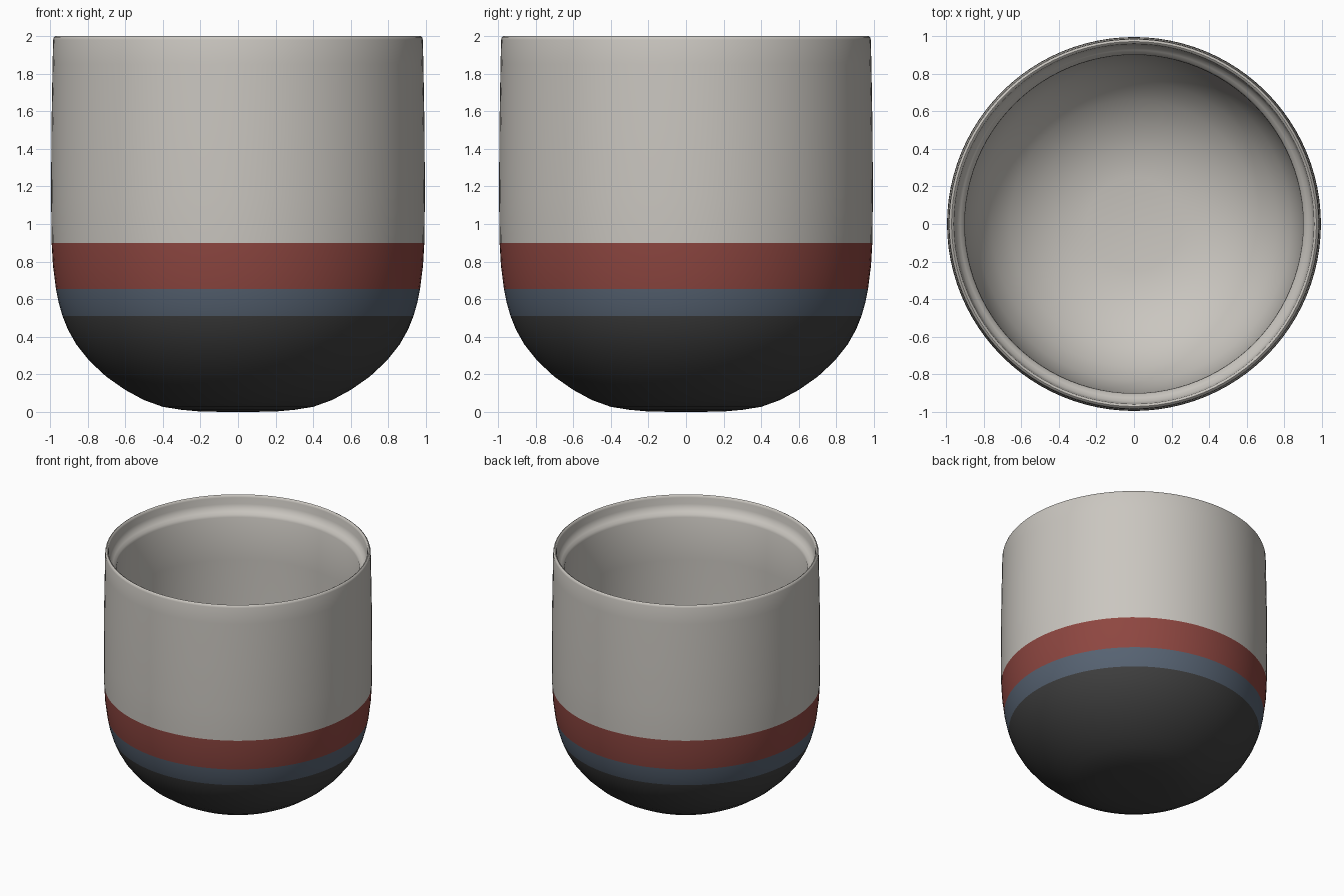
import bpy, bmesh, math

if "Cube" in bpy.data.objects:
    bpy.data.objects.remove(bpy.data.objects["Cube"])

SEG = 96

def material(name, rgb):
    m = bpy.data.materials.new(name)
    m.diffuse_color = (*rgb, 1)
    m.use_nodes = True
    m.node_tree.nodes["Principled BSDF"].inputs["Base Color"].default_value = m.diffuse_color
    return m

mats = [material("warm_grey", (0.59, 0.565, 0.525)),
        material("brick_red", (0.27, 0.062, 0.052)),
        material("slate_blue", (0.095, 0.125, 0.17)),
        material("charcoal", (0.05, 0.05, 0.05))]

# Outer profile (radius, height) from base to rim
outer = [(0.2, 0.003), (0.3, 0.012), (0.4, 0.028), (0.5, 0.064),
         (0.6, 0.118), (0.7, 0.188), (0.79, 0.272), (0.86, 0.36),
         (0.905, 0.44), (0.933, 0.51), (0.953, 0.58), (0.968, 0.655),
         (0.984, 0.78), (0.991, 0.9), (0.994, 1.15), (0.992, 1.5),
         (0.986, 1.85), (0.983, 1.98), (0.979, 1.994), (0.97, 2.0)]
# Inner profile from rim, over the lid ledge, down to the bowl floor
inner = [(0.961, 1.995), (0.957, 1.98), (0.953, 1.93), (0.944, 1.9),
         (0.925, 1.88), (0.908, 1.865), (0.9, 1.845), (0.899, 1.5),
         (0.899, 1.0), (0.893, 0.8), (0.872, 0.64), (0.835, 0.51),
         (0.76, 0.375), (0.66, 0.27), (0.54, 0.19), (0.4, 0.13),
         (0.25, 0.105)]
profile = outer + inner

bm = bmesh.new()
rings = []
for r, z in profile:
    rings.append([bm.verts.new((r * math.cos(2 * math.pi * i / SEG),
                                r * math.sin(2 * math.pi * i / SEG), z))
                  for i in range(SEG)])

# Colour bands by height on the outside, grey inside
def band(k):
    if k >= len(outer) - 1:
        return 0
    z = (profile[k][1] + profile[k + 1][1]) / 2
    return 3 if z < 0.51 else 2 if z < 0.655 else 1 if z < 0.9 else 0

for k in range(len(rings) - 1):
    a, b = rings[k], rings[k + 1]
    for i in range(SEG):
        j = (i + 1) % SEG
        f = bm.faces.new((a[i], a[j], b[j], b[i]))
        f.material_index = band(k)

# Close the base and the bowl floor
low = bm.verts.new((0, 0, 0))
floor = bm.verts.new((0, 0, 0.1))
for i in range(SEG):
    j = (i + 1) % SEG
    bm.faces.new((low, rings[0][j], rings[0][i])).material_index = 3
    bm.faces.new((floor, rings[-1][i], rings[-1][j])).material_index = 0
bmesh.ops.recalc_face_normals(bm, faces=bm.faces)

mesh = bpy.data.meshes.new("cup_body")
bm.to_mesh(mesh)
bm.free()
for m in mats:
    mesh.materials.append(m)
cup = bpy.data.objects.new("cup_body", mesh)
bpy.context.collection.objects.link(cup)
bpy.context.view_layer.objects.active = cup
cup.select_set(True)
bpy.ops.object.shade_smooth_by_angle(angle=math.radians(50))
